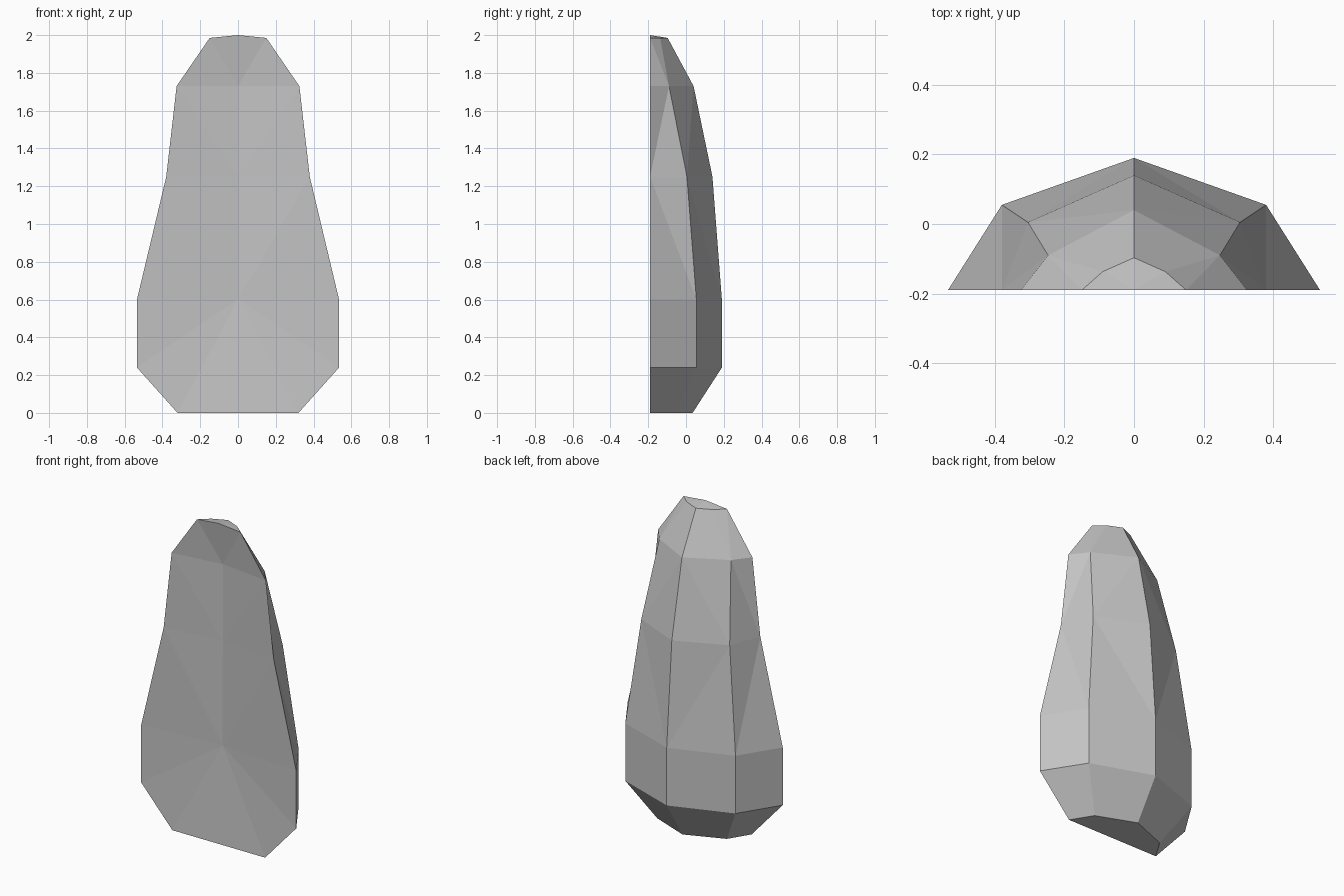
import bpy
import bmesh

cube = bpy.data.objects.get("Cube")
if cube:
    bpy.data.objects.remove(cube, do_unlink=True)

# Plain grey stone
stone = bpy.data.materials.new("stone_grey")
stone.use_nodes = True
stone.diffuse_color = (0.55, 0.55, 0.55, 1)
stone.node_tree.nodes["Principled BSDF"].inputs["Base Color"].default_value = stone.diffuse_color

FRONT = -0.19
# Rings from the base up: height, rim x, side x, side y, back y
RINGS = [
    (0.0, 0.32, 0.24, -0.06, 0.035),
    (0.24, 0.535, 0.38, 0.055, 0.19),
    (0.60, 0.535, 0.38, 0.055, 0.19),
    (1.25, 0.38, 0.305, 0.005, 0.14),
    (1.73, 0.325, 0.247, -0.09, 0.04),
    (1.985, 0.15, 0.09, -0.137, -0.097),
]
# Shallow hollow down the middle of the front: height, y
HOLLOW = [(0.60, -0.152), (1.25, -0.15), (1.73, -0.15), (2.0, FRONT)]

bm = bmesh.new()
backs = [bm.verts.new((0, r[4], r[0])) for r in RINGS]
mids = [bm.verts.new((0, y, z)) for z, y in HOLLOW]
halves = {}


def face(s, *verts):
    bm.faces.new(verts if s > 0 else verts[::-1])


for s in (1, -1):
    rim = [bm.verts.new((s * r[1], FRONT, r[0])) for r in RINGS]
    side = [bm.verts.new((s * r[2], r[3], r[0])) for r in RINGS]
    halves[s] = (rim, side)

    # Flank and back strips, each panel folded along one diagonal
    for i in range(5):
        for a, b, rising in ((rim, side, i in (0, 3)), (side, backs, i == 3)):
            if a is rim:
                rising = i == 0 or i == 3
                falling = i in (2, 4)
            else:
                falling = i == 2
            if i == 4 and a is side:
                face(s, a[i], b[i], b[i + 1], a[i + 1])
            elif falling:
                face(s, a[i], b[i], a[i + 1])
                face(s, b[i], b[i + 1], a[i + 1])
            elif rising:
                face(s, a[i], b[i], b[i + 1])
                face(s, a[i], b[i + 1], a[i + 1])
            else:
                face(s, a[i], b[i], b[i + 1], a[i + 1])

    # Hollow front: fan at the foot, then strips up to the crown
    for i in range(2):
        face(s, mids[0], rim[i], rim[i + 1])
    for i in range(3):
        face(s, mids[i], rim[i + 2], rim[i + 3])
        face(s, mids[i], rim[i + 3], mids[i + 1])

    # Crown
    face(s, mids[3], rim[5], side[5])
    face(s, mids[3], side[5], backs[5])

# Foot of the front and underside
(rim_l, side_l), (rim_r, side_r) = halves[1], halves[-1]
bm.faces.new((mids[0], rim_r[0], rim_l[0]))
bm.faces.new((rim_l[0], rim_r[0], side_r[0], backs[0], side_l[0]))
bmesh.ops.recalc_face_normals(bm, faces=bm.faces)

mesh = bpy.data.meshes.new("half_boulder")
bm.to_mesh(mesh)
bm.free()
mesh.materials.append(stone)
boulder = bpy.data.objects.new("half_boulder", mesh)
bpy.context.collection.objects.link(boulder)
